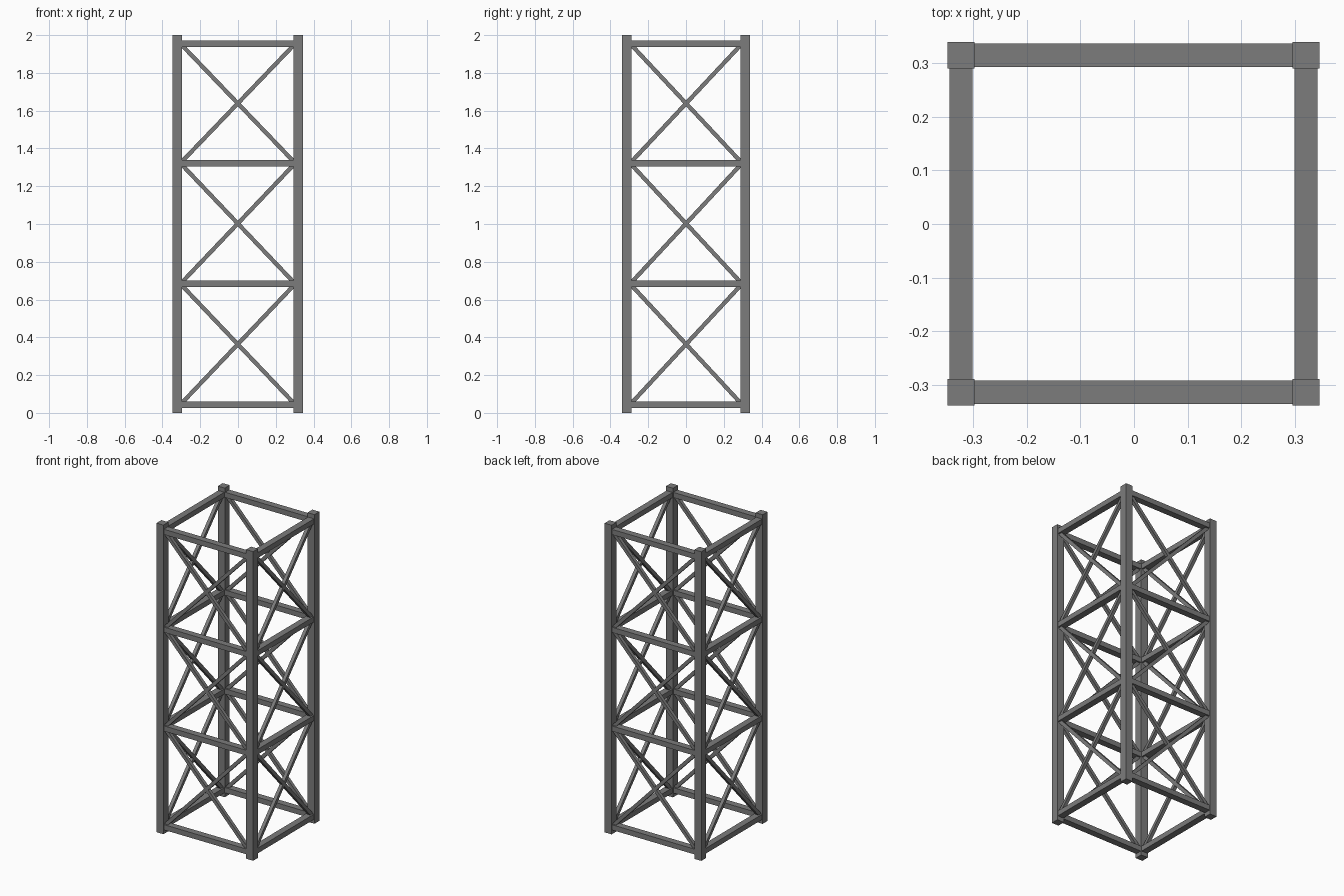
import bpy, bmesh
from mathutils import Vector, Matrix

if "Cube" in bpy.data.objects:
    bpy.data.objects.remove(bpy.data.objects["Cube"])

steel = bpy.data.materials.new("steel grey")
steel.diffuse_color = (0.2, 0.2, 0.2, 1)
steel.use_nodes = True
steel.node_tree.nodes["Principled BSDF"].inputs["Base Color"].default_value = steel.diffuse_color

XL, XR, YF, YB = -0.322, 0.320, -0.313, 0.314   # post centre lines
LEVELS = [0.044, 0.683, 1.322, 1.955]           # rail heights
POST, RAIL_W, RAIL_H, BRACE = 0.05, 0.043, 0.034, 0.022


def bar(name, a, b, side, normal, width, depth):
    """Box from a to b; depth runs along normal, width along side."""
    a, b = Vector(a), Vector(b)
    d = b - a
    bm = bmesh.new()
    bmesh.ops.create_cube(bm, size=1)
    axes = Matrix((side.normalized() * width, normal.normalized() * depth, d)).transposed()
    bm.transform(Matrix.Translation((a + b) / 2) @ axes.to_4x4())
    bmesh.ops.recalc_face_normals(bm, faces=bm.faces)
    mesh = bpy.data.meshes.new(name)
    bm.to_mesh(mesh)
    bm.free()
    mesh.materials.append(steel)
    bpy.context.collection.objects.link(bpy.data.objects.new(name, mesh))


X, Y, Z = Vector((1, 0, 0)), Vector((0, 1, 0)), Vector((0, 0, 1))

# Corner posts
for sx, x in (("left", XL), ("right", XR)):
    for sy, y in (("front", YF), ("back", YB)):
        bar(f"{sy}_{sx}_post", (x, y, 0), (x, y, 2), X, Y, POST, POST)

# Each wall: start corner, end corner, outward axis
walls = {
    "front": ((XL, YF), (XR, YF), Y),
    "back": ((XL, YB), (XR, YB), Y),
    "left": ((XL, YF), (XL, YB), X),
    "right": ((XR, YF), (XR, YB), X),
}
for wall, (p, q, n) in walls.items():
    p, q = Vector((*p, 0)), Vector((*q, 0))
    along = (q - p).normalized()
    # Horizontal rails
    for i, z in enumerate(LEVELS):
        bar(f"{wall}_rail_{i}", p + Z * z, q + Z * z, Z, n, RAIL_H, RAIL_W)
    # Crossed diagonal braces between rails
    a, b = p + along * 0.017, q - along * 0.017
    for i, (z0, z1) in enumerate(zip(LEVELS, LEVELS[1:])):
        for tag, lo, hi in (("rising", z0, z1), ("falling", z1, z0)):
            s, e = a + Z * lo, b + Z * hi
            bar(f"{wall}_{tag}_brace_{i}", s, e, n.cross(e - s), n, BRACE, BRACE)
